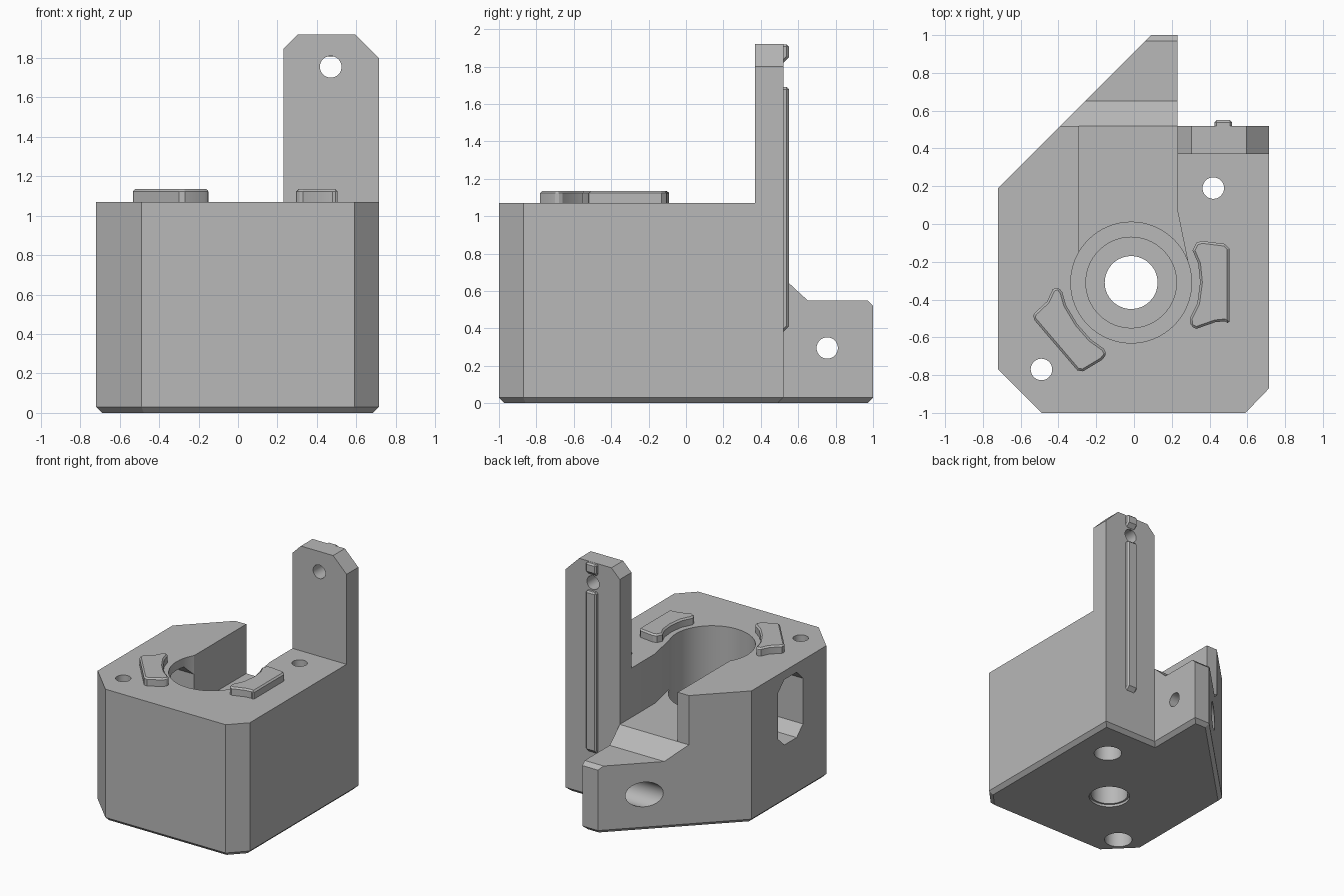
import bpy, bmesh
from math import sin, cos, tau, radians

cube = bpy.data.objects.get("Cube")
if cube:
    bpy.data.objects.remove(cube)

grey = bpy.data.materials.new("plain grey")
grey.use_nodes = True
grey.diffuse_color = (0.48, 0.48, 0.48, 1)
grey.node_tree.nodes["Principled BSDF"].inputs["Base Color"].default_value = (0.48, 0.48, 0.48, 1)

PLACE = {"z": lambda a, b, h: (a, b, h),
         "x": lambda a, b, h: (h, a, b),
         "y": lambda a, b, h: (a, h, b)}


def prism(name, points, low, high, axis="z", chamfer=0):
    """Extrude a flat outline along an axis; chamfer insets the lower cap."""
    bm = bmesh.new()
    base = bm.faces.new([bm.verts.new(PLACE[axis](a, b, low + chamfer)) for a, b in points])
    top = bmesh.ops.extrude_face_region(bm, geom=[base], use_keep_orig=True)["geom"]
    step = PLACE[axis](0, 0, high - low - chamfer)
    bmesh.ops.translate(bm, vec=step, verts=[v for v in top if isinstance(v, bmesh.types.BMVert)])
    bmesh.ops.recalc_face_normals(bm, faces=bm.faces)
    if chamfer:
        bmesh.ops.inset_region(bm, faces=[base], thickness=chamfer, use_even_offset=True)
        for v in base.verts:
            v.co.z = low
    mesh = bpy.data.meshes.new(name)
    bm.to_mesh(mesh)
    bm.free()
    mesh.materials.append(grey)
    obj = bpy.data.objects.new(name, mesh)
    bpy.context.collection.objects.link(obj)
    return obj


def circle(a, b, r, n=64):
    return [(a + r * cos(tau * i / n), b + r * sin(tau * i / n)) for i in range(n)]


def activate(obj):
    bpy.ops.object.select_all(action="DESELECT")
    obj.select_set(True)
    bpy.context.view_layer.objects.active = obj


def cut(obj, *outline):
    tool = prism("cutter", *outline)
    tool.hide_render = True
    mod = obj.modifiers.new("cut", "BOOLEAN")
    mod.operation, mod.solver, mod.object = "DIFFERENCE", "EXACT", tool
    activate(obj)
    bpy.ops.object.modifier_apply(modifier=mod.name)
    bpy.data.objects.remove(tool)


def bevel(obj, width):
    mod = obj.modifiers.new("bevel", "BEVEL")
    mod.width, mod.segments, mod.limit_method = width, 1, "ANGLE"
    mod.angle_limit = radians(50)
    activate(obj)
    bpy.ops.object.modifier_apply(modifier=mod.name)


# Main body with a chamfered foot and pointed rear tail
TOP = 1.07
body = prism("body", [(-.72, .19), (-.72, -.77), (-.49, -1), (.59, -1), (.715, -.87),
                      (.715, .52), (.23, .52), (.23, 1), (.09, 1)], 0, TOP, "z", .03)

# Lowered tail with a ramp and a chamfered end
cut(body, [(.52, .67), (.65, .55), (.97, .55), (1.03, .49), (1.1, 1.2), (.52, 1.2)], -.7, .3, "x")

# Stepped round well, open to the back through a channel
CX, CY = -.015, -.31
cut(body, [(-.29, .7), (-.29, -.3), (.2, -.3), (.285, -.2), (.23, .07), (.23, .7)], .67, 1.2)
for radius, floor in ((.32, .45), (.24, .25), (.14, -.1)):
    cut(body, circle(CX, CY, radius), floor, 1.2)
cut(body, circle(CX, CY, .155), -.1, .02)

# Eight-sided side window into the well
cut(body, [(CY + s * a, b) for s, a, b in
           ((-1, .08, .47), (1, .08, .47), (1, .16, .55), (1, .16, .92),
            (1, .08, 1), (-1, .08, 1), (-1, .16, .92), (-1, .16, .55))], -.9, -.12, "x")

# Counterbored screw holes, two upright and one across the tail
for x, y in ((.42, .19), (-.49, -.77)):
    cut(body, circle(x, y, .057, 32), -.1, 1.2)
    cut(body, circle(x, y, .105, 32), -.1, .5)
cut(body, circle(.755, .295, .057, 32), -.8, .4, "x")
cut(body, circle(.755, .295, .1, 32), -.8, .06, "x")

# Upright plate with clipped corners and a hole
upright = prism("upright_plate", [(.23, TOP), (.715, TOP), (.715, 1.8), (.595, 1.92),
                                  (.305, 1.92), (.23, 1.845)], .37, .52, "y")
cut(upright, circle(.47, 1.755, .055, 32), .2, .7, "y")

# Rib and small stop on the back of the upright
rib = prism("back_rib", [(.5, .36), (.55, .41), (.55, 1.69), (.5, 1.69)], .425, .52, "x")
stop = prism("back_stop", [(.5, 1.8), (.55, 1.85), (.55, 1.919), (.5, 1.919)], .425, .52, "x")
for part in (rib, stop):
    bevel(part, .012)

# Raised pads beside the well
right_pad = prism("pad_a", [(.31, -.14), (.33, -.1), (.36, -.09), (.48, -.105), (.505, -.13),
                            (.505, -.53), (.48, -.515), (.43, -.52), (.33, -.555), (.3, -.54),
                            (.295, -.5), (.335, -.42), (.35, -.31), (.34, -.21)], TOP - .02, 1.135)
left_pad = prism("pad_b", [(-.535, -.5), (-.53, -.475), (-.46, -.41), (-.43, -.345), (-.4, -.335),
                           (-.38, -.36), (-.36, -.43), (-.3, -.53), (-.23, -.61), (-.16, -.66),
                           (-.145, -.69), (-.17, -.72), (-.27, -.78), (-.3, -.775)],
                 TOP - .02, 1.135)
for pad in (right_pad, left_pad):
    bevel(pad, .012)

for part in (body, upright, rib, stop, right_pad, left_pad):
    activate(part)
    bpy.ops.object.shade_smooth_by_angle(angle=radians(25))
